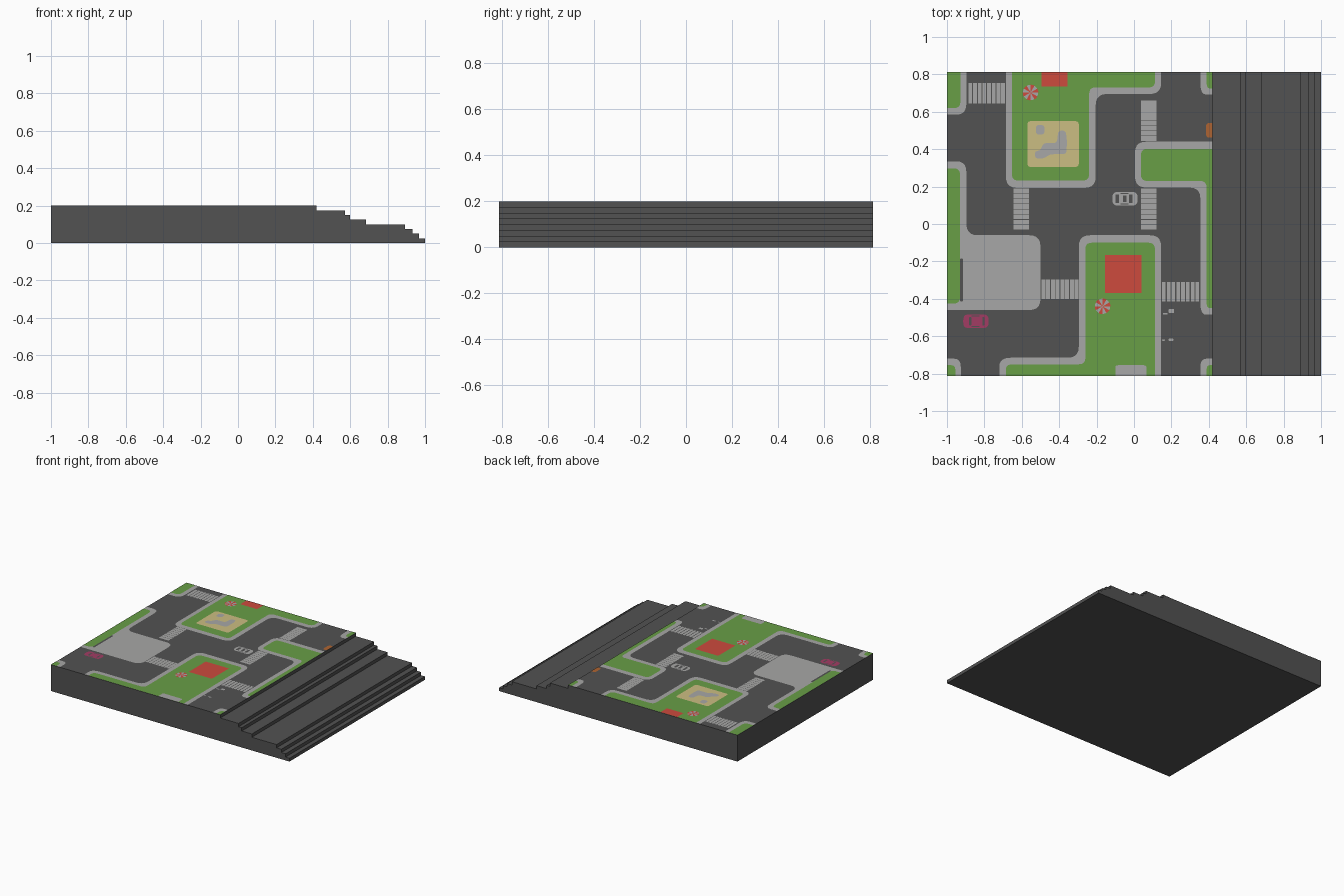
import bpy, bmesh, math
from mathutils import Vector

if "Cube" in bpy.data.objects:
    bpy.data.objects.remove(bpy.data.objects["Cube"])

L, R, H, TOP = -1.0, 0.42, 0.812, 0.2   # map limits and height
LAYER = 0.0008                          # spacing of the painted layers


def material(name, rgb):
    m = bpy.data.materials.new(name)
    m.diffuse_color = (*rgb, 1)
    m.use_nodes = True
    m.node_tree.nodes["Principled BSDF"].inputs["Base Color"].default_value = m.diffuse_color
    return m


ASPHALT = material("asphalt_dark_grey", (0.084, 0.084, 0.084))
PAVING = material("paving_light_grey", (0.39, 0.39, 0.385))
GRASS = material("grass_green", (0.138, 0.342, 0.061))
RED = material("red", (0.61, 0.07, 0.048))
SAND = material("sand_yellow", (0.60, 0.51, 0.223))
MAROON = material("maroon", (0.36, 0.045, 0.127))
ORANGE = material("orange", (0.42, 0.127, 0.032))


def add_object(name, bm, mat):
    me = bpy.data.meshes.new(name)
    bm.to_mesh(me)
    bm.free()
    me.materials.append(mat)
    ob = bpy.data.objects.new(name, me)
    bpy.context.collection.objects.link(ob)
    return ob


def on_edge(p):
    return p[0] in (L, R) or abs(p[1]) == H


def rounded(pts, r, steps=5):
    """Round every corner that is not on the rim of the map."""
    out = []
    for i, p in enumerate(pts):
        if r == 0 or on_edge(p):
            out.append(p)
            continue
        b = Vector(p)
        d0, d1 = Vector(pts[i - 1]) - b, Vector(pts[(i + 1) % len(pts)]) - b
        a = b + d0.normalized() * min(r, d0.length * 0.49)
        c = b + d1.normalized() * min(r, d1.length * 0.49)
        for k in range(steps + 1):
            t = k / steps
            q = a * (1 - t) ** 2 + b * (2 * t * (1 - t)) + c * t * t
            out.append((q.x, q.y))
    return out


def plate(name, polys, layer, mat, r=0.0):
    """Flat painted shapes lying on the road surface."""
    bm = bmesh.new()
    for pts in polys:
        f = bm.faces.new([bm.verts.new((x, y, TOP + layer * LAYER)) for x, y in rounded(pts, r)])
        f.normal_update()
        if f.normal.z < 0:
            f.normal_flip()
    return add_object(name, bm, mat)


def rect(x0, x1, y0, y1):
    return [(x0, y0), (x1, y0), (x1, y1), (x0, y1)]


# Stepped base: side profile extruded along y
bm = bmesh.new()
profile = [(-1, 0), (1, 0)]
drops = [1.0, 0.967, 0.932, 0.892, 0.685, 0.6, 0.573, 0.42]
for i, x in enumerate(drops):
    profile += [(x, 0.025 * i), (x, 0.025 * (i + 1))]
profile = profile[:2] + profile[3:] + [(-1, TOP)]
face = bm.faces.new([bm.verts.new((x, -H, z)) for x, z in profile])
ext = bmesh.ops.extrude_face_region(bm, geom=[face])
bmesh.ops.translate(bm, vec=(0, 2 * H, 0),
                    verts=[v for v in ext["geom"] if isinstance(v, bmesh.types.BMVert)])
bmesh.ops.recalc_face_normals(bm, faces=bm.faces)
add_object("stepped_base", bm, ASPHALT)

# City blocks: kerb outline, grass outline
blocks = {
    "north_west": (rect(L, -0.896, 0.585, H), rect(L, -0.928, 0.62, H)),
    "north_park": ([(-0.685, H), (-0.685, 0.193), (-0.205, 0.193), (-0.205, 0.695), (0.145, 0.695), (0.145, H)],
                   [(-0.653, H), (-0.653, 0.232), (-0.24, 0.232), (-0.24, 0.73), (0.113, 0.73), (0.113, H)]),
    "north_east": (rect(0.355, R, 0.692, H), rect(0.388, R, 0.725, H)),
    "east": ([(R, 0.44), (0.005, 0.44), (0.005, 0.195), (0.355, 0.195), (0.355, -0.485), (R, -0.485)],
             [(R, 0.402), (0.037, 0.402), (0.037, 0.23), (0.388, 0.23), (0.388, -0.45), (R, -0.45)]),
    "west_plaza": ([(L, 0.335), (-0.896, 0.335), (-0.896, -0.06), (-0.5, -0.06), (-0.5, -0.46), (L, -0.46)],
                   rect(L, -0.93, -0.425, 0.298)),
    "south_west": (rect(L, -0.926, -H, -0.72), rect(L, -0.955, -H, -0.755)),
    "south_park": ([(-0.295, -0.06), (0.145, -0.06), (0.145, -H), (-0.72, -H), (-0.72, -0.715), (-0.295, -0.715)],
                   [(-0.26, -0.1), (0.112, -0.1), (0.112, -H), (-0.685, -H), (-0.685, -0.75), (-0.26, -0.75)]),
    "south_east": (rect(0.355, R, -H, -0.72), rect(0.388, R, -H, -0.755)),
}
for name, (kerb, grass) in blocks.items():
    plate(name + "_kerb", [kerb], 1, PAVING, 0.06)
    plate(name + "_grass", [grass], 2, GRASS, 0.035)

# Details on the blocks
plate("plaza_slot", [rect(-0.93, -0.915, -0.415, -0.185)], 2, ASPHALT, 0.006)
plate("south_path", [rect(-0.1, 0.067, -H, -0.755)], 3, PAVING, 0.015)
plate("red_roofs", [rect(-0.495, -0.355, 0.735, H), rect(-0.155, 0.04, -0.37, -0.165)], 3, RED, 0.005)
plate("sandpit", [rect(-0.57, -0.295, 0.305, 0.55)], 3, SAND, 0.02)
plate("sandpit_toys", [
    rect(-0.525, -0.478, 0.478, 0.53),
    [(-0.53, 0.35), (-0.48, 0.35), (-0.45, 0.373), (-0.362, 0.373), (-0.358, 0.44), (-0.365, 0.5),
     (-0.405, 0.5), (-0.412, 0.433), (-0.485, 0.433), (-0.5, 0.393), (-0.53, 0.39)]], 4, PAVING, 0.02)

# Parasols: grey disc with red wedges
for i, (cx, cy) in enumerate([(-0.553, 0.703), (-0.168, -0.44)]):
    def arc(a0, a1, n, r):
        return [(cx + r * math.cos(a0 + (a1 - a0) * k / n), cy + r * math.sin(a0 + (a1 - a0) * k / n))
                for k in range(n + 1)]
    plate(f"parasol_disc_{i}", [arc(0, 2 * math.pi, 24, 0.041)[:-1]], 3, PAVING)
    plate(f"parasol_wedges_{i}", [[(cx, cy)] + arc(k * math.pi / 3, (k + 0.5) * math.pi / 3, 4, 0.042)
                                  for k in range(6)], 4, RED)


# Zebra crossings: stripes with narrow gaps
def crossing(name, x0, x1, y0, y1, n=8, gap=0.2):
    stripes = []
    for k in range(n):
        a, b = k / n, (k + 1 - gap) / n
        if x1 - x0 > y1 - y0:
            stripes.append(rect(x0 + (x1 - x0) * a, x0 + (x1 - x0) * b, y0, y1))
        else:
            stripes.append(rect(x0, x1, y0 + (y1 - y0) * a, y0 + (y1 - y0) * b))
    plate(name, stripes, 1, PAVING)


crossing("crossing_north_west", -0.885, -0.685, 0.645, 0.755)
crossing("crossing_north_east", 0.037, 0.12, 0.445, 0.662, gap=0.06)
crossing("crossing_middle_west", -0.643, -0.562, -0.03, 0.193, gap=0.12)
crossing("crossing_middle_east", 0.037, 0.12, -0.03, 0.193, gap=0.12)
crossing("crossing_south_west", -0.495, -0.293, -0.402, -0.297, gap=0.15)
crossing("crossing_south_east", 0.15, 0.355, -0.415, -0.31, gap=0.25)


# Cars seen from above: body, dark windows
def car(name, cx, cy, mat, windows, s=1):
    plate(name + "_body", [rect(cx - 0.068, cx + 0.068, cy - 0.037, cy + 0.037)], 2, mat, 0.03)
    shapes = [rect(cx + s * a, cx + s * b, cy - h, cy + h) for a, b, h in windows]
    shapes += [rect(cx - 0.025, cx + 0.02, cy + k * 0.028 - 0.003, cy + k * 0.028 + 0.003) for k in (-1, 1)]
    plate(name + "_windows", shapes, 3, ASPHALT, 0.004)


car("grey_car", -0.048, 0.135, PAVING, [(-0.05, -0.032, 0.024), (0.022, 0.04, 0.024), (-0.012, 0.008, 0.018)])
car("maroon_car", -0.845, -0.52, MAROON, [(-0.045, -0.034, 0.022), (0.025, 0.036, 0.022)], -1)
plate("orange_car", [[(R, 0.462), (0.385, 0.462), (0.385, 0.54), (R, 0.54)]], 2, ORANGE, 0.02)

# Worn paint flecks on the south road
plate("road_flecks", [rect(0.155, 0.18, -0.485, -0.475), rect(0.185, 0.215, -0.475, -0.455),
                      rect(0.15, 0.165, -0.625, -0.617), rect(0.185, 0.21, -0.625, -0.613)], 1, PAVING, 0.004)
